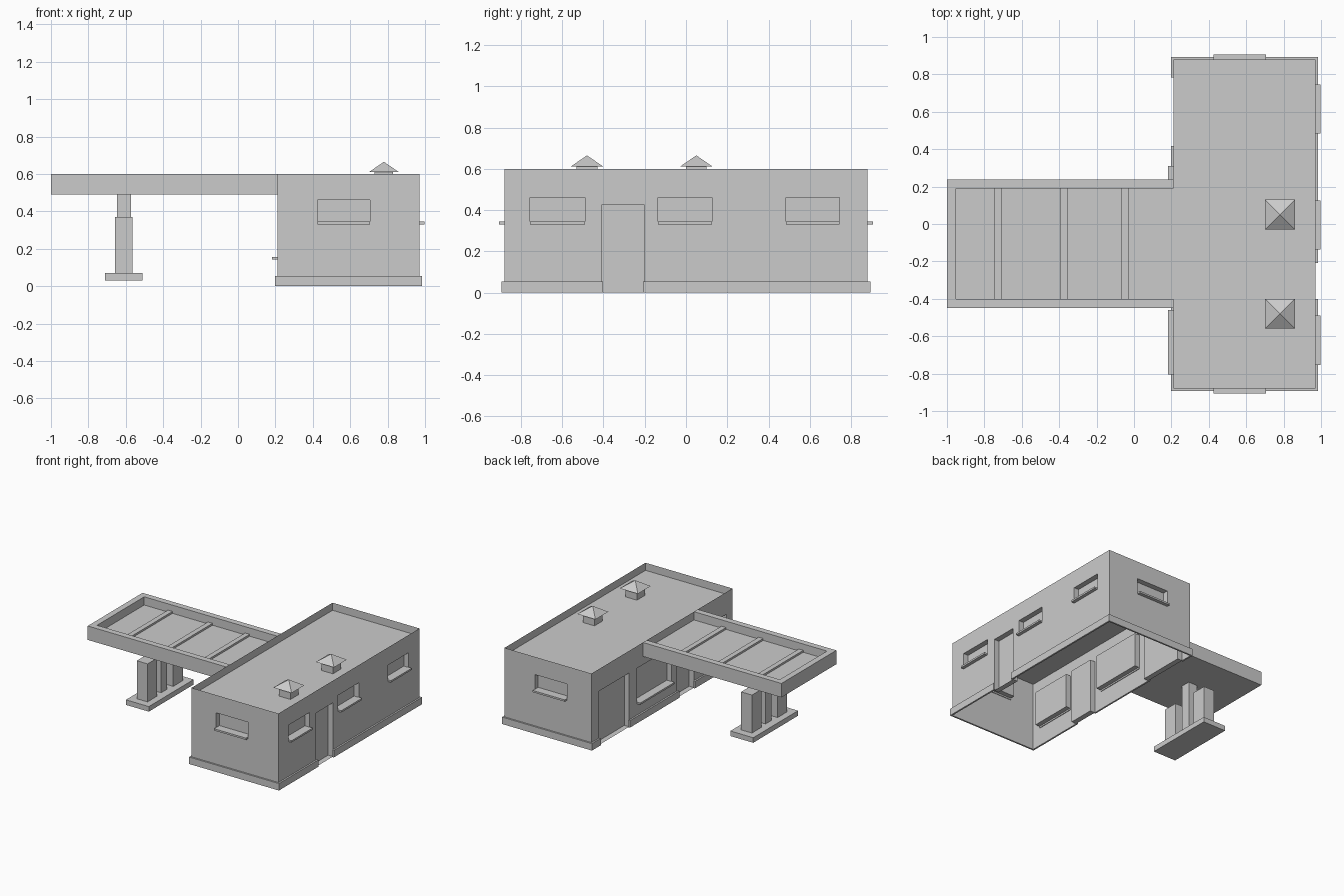
import bpy
import bmesh
from mathutils import Vector

cube = bpy.data.objects.get("Cube")
if cube:
    bpy.data.objects.remove(cube)

grey = bpy.data.materials.new("plain_grey")
grey.use_nodes = True
grey.diffuse_color = (0.6, 0.6, 0.6, 1)
grey.node_tree.nodes["Principled BSDF"].inputs["Base Color"].default_value = (0.6, 0.6, 0.6, 1)

Z = Vector((0, 0, 1))
X0, X1, Y = 0.21, 0.97, 0.88        # building footprint
TOP, ROOF, LIP = 0.6, 0.54, 0.065   # parapet top, roof deck, parapet width
PLINTH, OUT = 0.055, 0.013
DOOR = 0.425
DEPTH = 0.042


def finish(name, bm):
    mesh = bpy.data.meshes.new(name)
    bm.to_mesh(mesh)
    bm.free()
    mesh.materials.append(grey)
    obj = bpy.data.objects.new(name, mesh)
    bpy.context.collection.objects.link(obj)
    return obj


def quad(bm, *points):
    return bm.faces.new([bm.verts.new(p) for p in points])


def prism(name, outline, z0, z1):
    bm = bmesh.new()
    face = bm.faces.new([bm.verts.new((x, y, z0)) for x, y in outline])
    top = bmesh.ops.extrude_face_region(bm, geom=[face], use_keep_orig=True)
    verts = [v for v in top["geom"] if isinstance(v, bmesh.types.BMVert)]
    bmesh.ops.translate(bm, verts=verts, vec=(0, 0, z1 - z0))
    bmesh.ops.recalc_face_normals(bm, faces=bm.faces)
    return finish(name, bm)


def box(name, a, b):
    (x0, x1), (y0, y1), (z0, z1) = [sorted(p) for p in zip(a, b)]
    return prism(name, [(x0, y0), (x1, y0), (x1, y1), (x0, y1)], z0, z1)


def wall(name, u, offset, start, end, openings):
    """Wall sheet along u with recessed pockets; openings are (t0, t1, z0, z1)."""
    u = Vector(u)
    n = u.cross(Z)
    sign = u.x + u.y

    def at(s, z, d=0.0):
        return u * s + n * (offset - d) + Z * z

    start, end = sorted((sign * start, sign * end))
    holes = [(*sorted((sign * a, sign * b)), c, d) for a, b, c, d in openings]
    holes.sort()
    bm = bmesh.new()

    def panel(a, b, c, d, depth=0.0):
        if b > a and d > c:
            quad(bm, at(a, c, depth), at(b, c, depth), at(b, d, depth), at(a, d, depth))

    plinth_from = start - OUT
    cursor = start
    for i, (a, b, c, d) in enumerate(holes):
        panel(cursor, a, 0, TOP)
        panel(a, b, 0, c)
        panel(a, b, d, TOP)
        panel(a, b, c, d, DEPTH)
        rim = [(a, c), (b, c), (b, d), (a, d)]
        for p, q in zip(rim, rim[1:] + rim[:1]):
            quad(bm, at(*p), at(*q), at(*q, DEPTH), at(*p, DEPTH))
        cursor = b
        if c > 0:
            # window sill
            box(f"{name}_sill_{i}", at(a, c - 0.012, -0.027), at(b, c + 0.002, 0.005))
        else:
            # plinth stops at each doorway
            box(f"{name}_plinth_{i}", at(plinth_from, 0, -OUT), at(a + 0.008, PLINTH))
            plinth_from = b - 0.008
    panel(cursor, end, 0, TOP)
    box(f"{name}_plinth_end", at(plinth_from, 0, -OUT), at(end + OUT, PLINTH))
    bmesh.ops.remove_doubles(bm, verts=bm.verts, dist=0.0001)
    finish(name, bm)


# Building walls with windows and doorways
HIGH = (0.343, 0.46)
LOW = (0.155, DOOR)
wall("rear_wall", (0, 1, 0), X1, -Y, Y,
     [(-0.755, -0.49, *HIGH), (-0.41, -0.2, 0, DOOR),
      (-0.135, 0.125, *HIGH), (0.485, 0.745, *HIGH)])
wall("forecourt_wall", (0, -1, 0), -X0, -Y, Y,
     [(-0.805, -0.46, *LOW), (-0.4, -0.19, 0, DOOR),
      (-0.12, 0.31, *LOW), (0.41, 0.79, 0, DOOR)])
for label, side in (("front", 1), ("back", -1)):
    wall(f"{label}_wall", (side, 0, 0), Y, X0, X1, [(0.425, 0.705, *HIGH)])

# Sunken roof with parapet
bm = bmesh.new()
deck = quad(bm, (X0, -Y, TOP), (X1, -Y, TOP), (X1, Y, TOP), (X0, Y, TOP))
bmesh.ops.inset_region(bm, faces=[deck], thickness=LIP, use_even_offset=True)
bmesh.ops.inset_region(bm, faces=[deck], thickness=0, depth=0)
for v in deck.verts:
    v.co.z = ROOF
finish("roof", bm)

# Roof vents with pyramid caps
for i, y in enumerate((0.05, -0.48)):
    x, r, c = 0.78, 0.05, 0.08
    box(f"vent_base_{i}", (x - r, y - r, ROOF), (x + r, y + r, 0.61))
    bm = bmesh.new()
    bmesh.ops.create_cone(bm, cap_ends=True, segments=4, radius1=c * 2 ** 0.5,
                          radius2=0, depth=0.055)
    cap = finish(f"vent_cap_{i}", bm)
    cap.location = (x, y, 0.6375)
    # square the cap to the walls if its corners lie on the axes
    if min(abs(v.co.x) for v in cap.data.vertices if v.co.z < 0) < 0.01:
        cap.rotation_euler.z = 0.785398

# Canopy: U-shaped rim, deck and ribs
cx0, cx1, cy0, cy1, rim = -1.0, X0, -0.448, 0.237, 0.048
prism("canopy_rim",
      [(cx0, cy0), (cx1, cy0), (cx1, cy0 + rim), (cx0 + rim, cy0 + rim),
       (cx0 + rim, cy1 - rim), (cx1, cy1 - rim), (cx1, cy1), (cx0, cy1)], 0.49, TOP)
box("canopy_deck", (cx0 + rim, cy0 + rim, 0.49), (cx1, cy1 - rim, 0.535))
for i, x in enumerate((-0.725, -0.375, -0.05)):
    box(f"canopy_rib_{i}", (x - 0.02, cy0 + rim, 0.53), (x + 0.02, cy1 - rim, 0.55))

# Pump island: base slab, centre column and a pump at each end
px, py = -0.61, -0.105
box("island_base", (px - 0.1, py - 0.28, 0.03), (px + 0.1, py + 0.28, 0.07))
box("canopy_column", (px - 0.038, py - 0.038, 0.07), (px + 0.038, py + 0.038, 0.49))
for i, side in enumerate((-1, 1)):
    y = py + side * 0.16
    box(f"pump_{i}", (px - 0.047, y - 0.06, 0.07), (px + 0.047, y + 0.06, 0.37))
